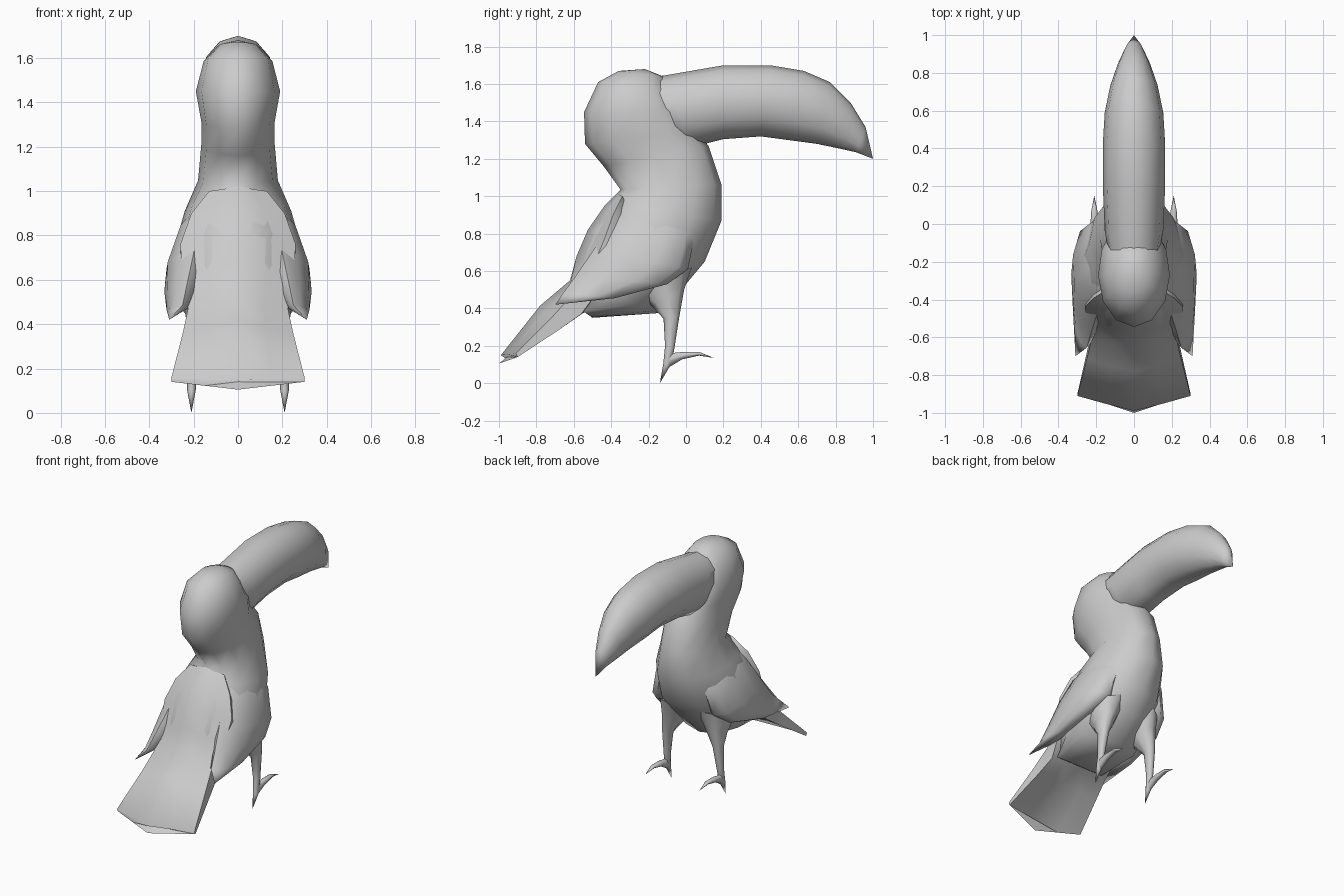
import bpy, bmesh, math
from mathutils import Vector

if "Cube" in bpy.data.objects:
    bpy.data.objects.remove(bpy.data.objects["Cube"])


def make(name, rings, tip=None, mirror=False, angle=50):
    """Skin a list of closed rings, with a flat cap or a pointed tip at the end."""
    bm = bmesh.new()
    rows = [[bm.verts.new(p) for p in r] for r in rings]
    n = len(rows[0])
    for a, b in zip(rows, rows[1:]):
        for i in range(n):
            j = (i + 1) % n
            bm.faces.new((a[i], a[j], b[j], b[i]))
    bm.faces.new(rows[0])
    if tip:
        t = bm.verts.new(tip)
        for i in range(n):
            bm.faces.new((rows[-1][i], rows[-1][(i + 1) % n], t))
    else:
        bm.faces.new(rows[-1])
    bmesh.ops.recalc_face_normals(bm, faces=bm.faces[:])
    me = bpy.data.meshes.new(name)
    bm.to_mesh(me)
    bm.free()
    ob = bpy.data.objects.new(name, me)
    bpy.context.collection.objects.link(ob)
    bpy.ops.object.select_all(action='DESELECT')
    ob.select_set(True)
    bpy.context.view_layer.objects.active = ob
    bpy.ops.object.shade_smooth_by_angle(angle=math.radians(angle))
    if mirror:
        m = ob.modifiers.new("Mirror", 'MIRROR')
        m.use_mirror_merge = False
    return ob


def oval(a, b, w, n=12, e=1.0):
    """Oval ring spanning points a and b, half width w across x; e < 1 squares the b half."""
    a, b = Vector(a), Vector(b)
    c, h = (a + b) / 2, (a - b) / 2
    ring = []
    for i in range(n):
        t = 2 * math.pi * i / n
        s, k = math.sin(t), math.cos(t)
        if k < -.01:
            s = math.copysign(abs(s) ** e, s) if abs(s) > .001 else 0
        ring.append(c + h * k + Vector((w * s, 0, 0)))
    return ring


def centred(rows, e=1.0):
    """Rows of back y, z, front y, z, half width."""
    return [oval((0, y1, z1), (0, y2, z2), w, 12, e) for y1, z1, y2, z2, w in rows]


# Body, neck and head
body = centred([
    (-.60, .42, -.50, .35, .19),
    (-.61, .55, -.15, .375, .25),
    (-.575, .68, 0, .53, .29),
    (-.52, .82, .10, .65, .29),
    (-.43, .95, .19, .87, .24),
    (-.35, 1.035, .19, 1.06, .18)])
head = centred([
    (-.44, 1.16, .12, 1.27, .165),
    (-.54, 1.28, .06, 1.34, .165),
    (-.545, 1.45, 0, 1.45, .19),
    (-.47, 1.61, -.08, 1.56, .155),
    (-.36, 1.67, -.12, 1.64, .09)], .75)
make("body", body + head, (0, -.22, 1.68), angle=80)

# Beak, rooted inside the head
make("beak", centred([
    (-.28, 1.62, -.20, 1.36, .12),
    (-.09, 1.65, .02, 1.26, .155),
    (.20, 1.70, .20, 1.305, .165),
    (.45, 1.70, .40, 1.32, .165),
    (.63, 1.67, .55, 1.30, .155),
    (.77, 1.61, .70, 1.28, .125),
    (.88, 1.50, .82, 1.255, .085),
    (.96, 1.37, .91, 1.235, .045)]), (0, 1.0, 1.2), angle=80)

# Wings: upper edge, lower edge, thickness
make("wings", [oval(a, b, w, 10) for a, b, w in [
    ((.08, -.32, 1.0), (.10, 0, .99), .05),
    ((.16, -.40, .87), (.17, .05, .80), .10),
    ((.20, -.49, .72), (.22, .01, .61), .115),
    ((.23, -.585, .58), (.27, -.10, .53), .08),
    ((.25, -.655, .485), (.295, -.38, .455), .045)]],
    (.31, -.70, .42), mirror=True, angle=70)

# Back and tail: top centre, side edge, edge thickness, bottom centre
tail = []
for ty, tz, x, ey, ez, t, by, bz in [
        (-.36, 1.025, .13, -.30, .92, .08, -.2, .9),
        (-.435, .95, .21, -.34, .80, .10, -.2, .8),
        (-.525, .82, .26, -.39, .66, .10, -.2, .65),
        (-.585, .68, .25, -.45, .52, .10, -.3, .5),
        (-.62, .55, .225, -.56, .37, .10, -.54, .38),
        (-.78, .415, .25, -.68, .285, .07, -.73, .34),
        (-.99, .15, .30, -.90, .14, .02, -1.0, .105)]:
    half = [(x * .5, (ty + ey) / 2 - t * .35, (tz + ez) / 2 + t * .45),
            (x, ey - t * .5, ez + t), (x, ey, ez),
            (x * .5, (by + ey) / 2, (bz + ez) / 2)]
    tail.append([(0, ty, tz)] + half + [(0, by, bz)]
                + [(-p[0], p[1], p[2]) for p in reversed(half)])
make("back_and_tail", tail, angle=60)

# Legs: thigh, shank and hind claw
make("legs", [oval((x, y1, z1), (x, y2, z2), w, 8) for x, y1, z1, y2, z2, w in [
    (.14, -.28, .50, .03, .62, .10),
    (.165, -.18, .41, -.01, .50, .065),
    (.195, -.12, .345, -.035, .36, .032),
    (.205, -.112, .20, -.06, .20, .022),
    (.21, -.122, .10, -.075, .11, .02)]],
    (.21, -.14, 0), mirror=True, angle=70)

# Front toes
make("toes", [oval((.21, y1, z1), (.21, y2, z2), w, 8) for y1, z1, y2, z2, w in [
    (-.09, .16, -.10, .08, .018),
    (-.02, .167, -.02, .128, .022),
    (.07, .168, .07, .148, .016)]],
    (.21, .15, .135), mirror=True, angle=70)
